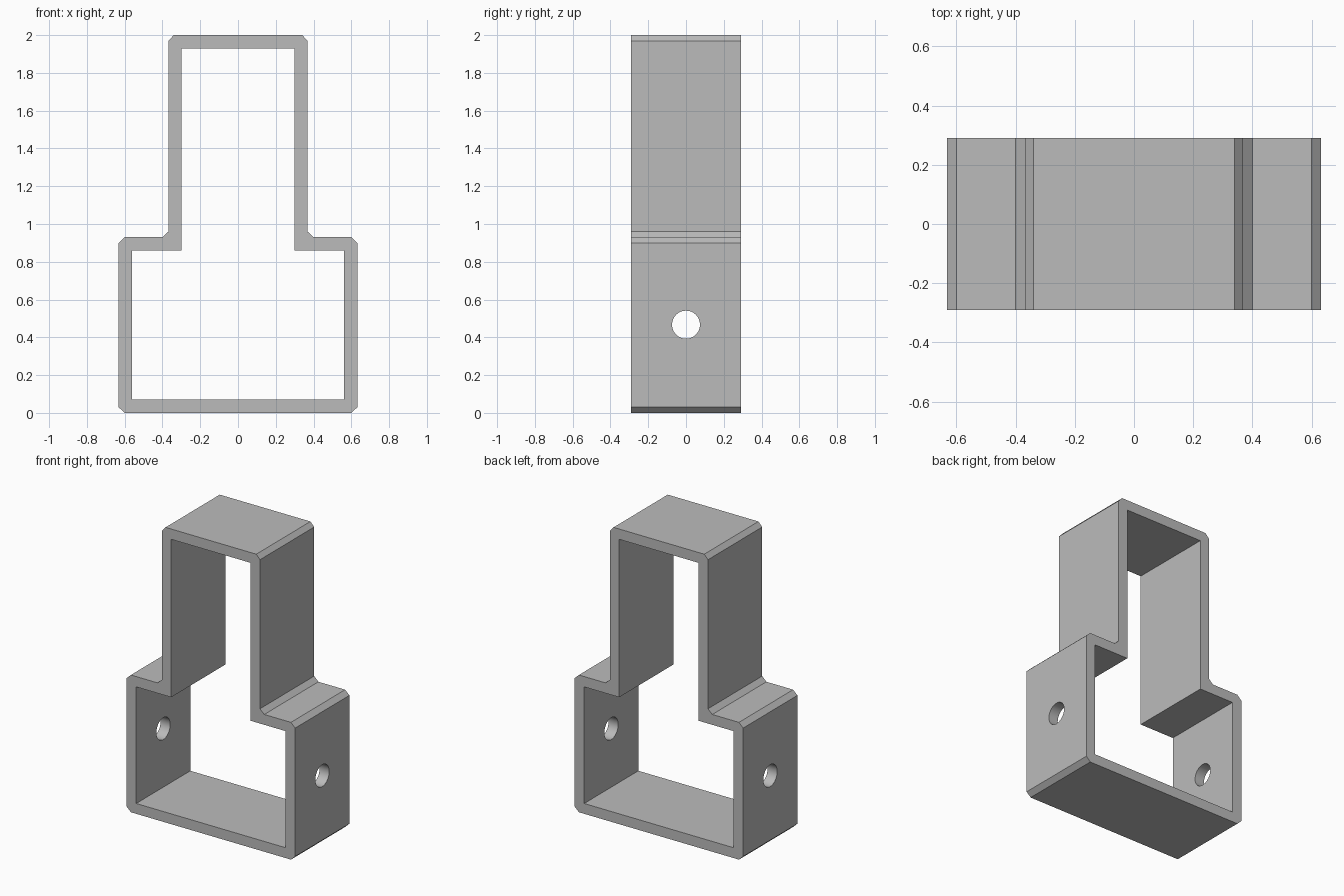
import bpy
import bmesh
from math import pi
from mathutils import Matrix, Vector

cube = bpy.data.objects.get("Cube")
if cube:
    bpy.data.objects.remove(cube, do_unlink=True)

# Single plain grey material
grey = bpy.data.materials.new("plain_grey")
grey.use_nodes = True
colour = (0.5, 0.5, 0.5, 1)
grey.diffuse_color = colour
grey.node_tree.nodes["Principled BSDF"].inputs["Base Color"].default_value = colour


def make_object(name, bm):
    bmesh.ops.recalc_face_normals(bm, faces=bm.faces)
    mesh = bpy.data.meshes.new(name)
    bm.to_mesh(mesh)
    bm.free()
    mesh.materials.append(grey)
    obj = bpy.data.objects.new(name, mesh)
    bpy.context.collection.objects.link(obj)
    return obj


def prism(name, half, depth):
    """Mirror a right-hand outline in x and extrude it along y."""
    outline = half + [(-x, z) for x, z in reversed(half)]
    bm = bmesh.new()
    face = bm.faces.new([bm.verts.new((x, -depth / 2, z)) for x, z in outline])
    result = bmesh.ops.extrude_face_region(bm, geom=[face])
    moved = [v for v in result["geom"] if isinstance(v, bmesh.types.BMVert)]
    bmesh.ops.translate(bm, verts=moved, vec=Vector((0, depth, 0)))
    return make_object(name, bm)


def cut(target, cutter):
    cutter.hide_render = True
    mod = target.modifiers.new(cutter.name, 'BOOLEAN')
    mod.operation = 'DIFFERENCE'
    mod.solver = 'EXACT'
    mod.object = cutter
    bpy.context.view_layer.objects.active = target
    bpy.ops.object.modifier_apply(modifier=mod.name)
    bpy.data.objects.remove(cutter, do_unlink=True)


# Stepped outer shell with chamfered corners
frame = prism("stepped_bracket", [
    (0.60, 0), (0.632, 0.03), (0.632, 0.90), (0.60, 0.93),
    (0.40, 0.93), (0.368, 0.96), (0.368, 1.97), (0.34, 2.0)], 0.58)

# Sharp-cornered inner opening
cut(frame, prism("inner_opening", [
    (0.56, 0.07), (0.56, 0.86), (0.298, 0.86), (0.298, 1.93)], 1.0))

# Round bolt hole through both side walls
bm = bmesh.new()
bmesh.ops.create_cone(bm, cap_ends=True, segments=48, radius1=0.074,
                      radius2=0.074, depth=2.0,
                      matrix=Matrix.Translation((0, 0, 0.467)) @ Matrix.Rotation(pi / 2, 4, 'Y'))
cut(frame, make_object("bolt_hole", bm))

# Smooth only the hole walls
bpy.ops.object.select_all(action='DESELECT')
frame.select_set(True)
bpy.context.view_layer.objects.active = frame
bpy.ops.object.shade_smooth_by_angle(angle=pi / 9)
